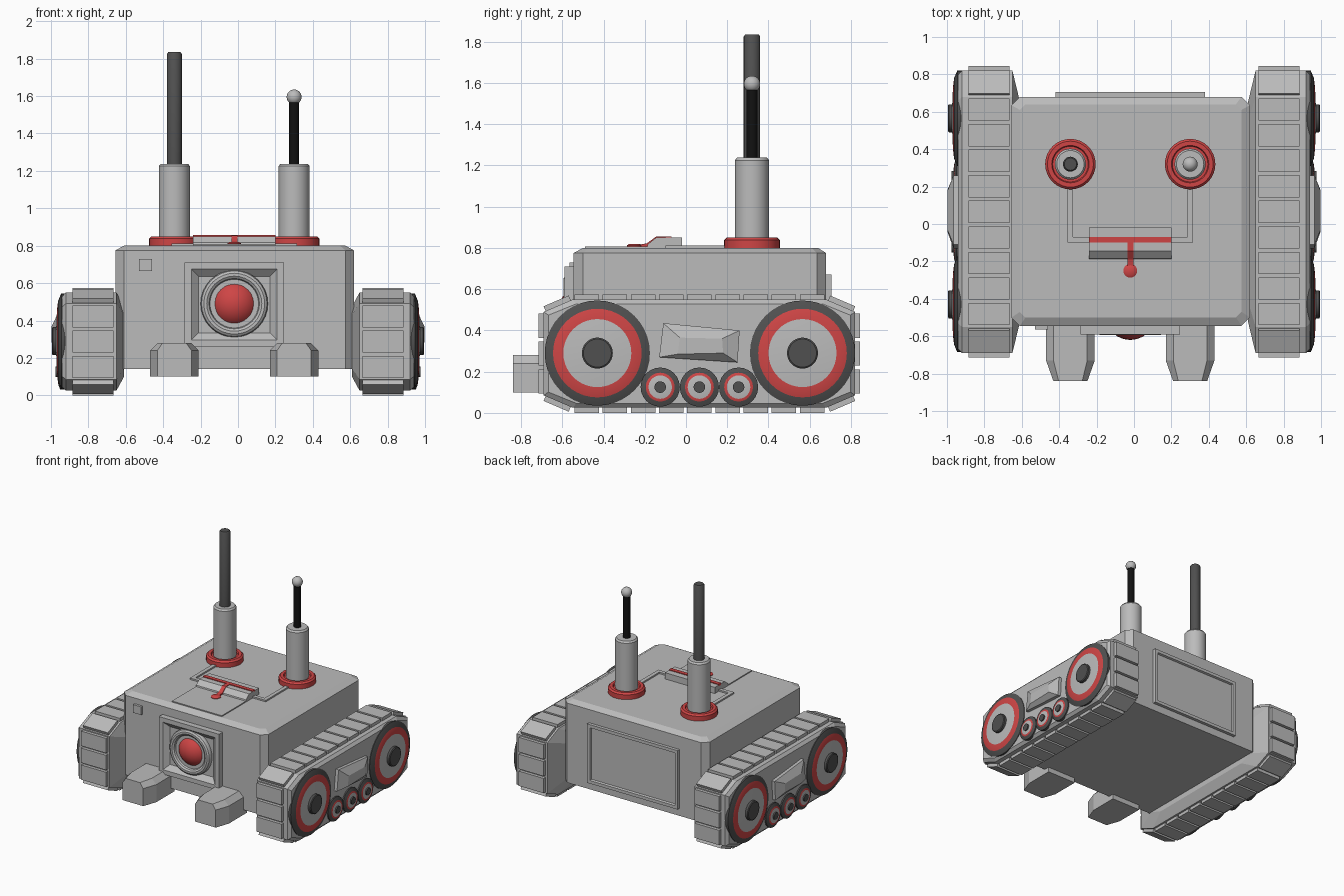
import bpy, bmesh, math
from mathutils import Vector, Matrix

if "Cube" in bpy.data.objects:
    bpy.data.objects.remove(bpy.data.objects["Cube"], do_unlink=True)


def material(name, rgb):
    m = bpy.data.materials.new(name)
    m.use_nodes = True
    m.diffuse_color = (*rgb, 1)
    m.node_tree.nodes["Principled BSDF"].inputs["Base Color"].default_value = (*rgb, 1)
    return m


MATS = [material("grey metal", (0.5, 0.5, 0.5)),
        material("red paint", (0.62, 0.06, 0.06)),
        material("dark rubber", (0.08, 0.08, 0.08)),
        material("black rod", (0.006, 0.006, 0.006))]
GREY, RED, DARK, BLACK = range(4)
MID = -0.02                     # x of the body's centre line


def finish(name, bm, mat=None, smooth=False, mirror=False):
    bmesh.ops.recalc_face_normals(bm, faces=bm.faces)
    if mat is not None:
        for f in bm.faces:
            f.material_index = mat
    me = bpy.data.meshes.new(name)
    bm.to_mesh(me)
    bm.free()
    ob = bpy.data.objects.new(name, me)
    bpy.context.collection.objects.link(ob)
    for m in MATS:
        me.materials.append(m)
    if mirror:
        ob.modifiers.new("Mirror", "MIRROR").use_clip = False
    if smooth:
        bpy.ops.object.select_all(action="DESELECT")
        ob.select_set(True)
        bpy.context.view_layer.objects.active = ob
        bpy.ops.object.shade_smooth_by_angle(angle=math.radians(35))
    return ob


def loft(name, rings, mats=None, **kw):
    """Skin a stack of equal-length rings and cap both ends."""
    bm = bmesh.new()
    mats = mats or [GREY] * len(rings)
    loops = [[bm.verts.new(p) for p in r] for r in rings]
    n = len(loops[0])
    for k in range(len(loops) - 1):
        a, b = loops[k], loops[k + 1]
        for i in range(n):
            j = (i + 1) % n
            bm.faces.new((a[i], a[j], b[j], b[i])).material_index = mats[k + 1]
    bm.faces.new(loops[0]).material_index = mats[0]
    bm.faces.new(loops[-1]).material_index = mats[-1]
    return finish(name, bm, **kw)


def lathe(name, centre, axis, profile, sides=32, **kw):
    """Turn (radius, height, material) points around an axis."""
    rot = Vector((0, 0, 1)).rotation_difference(Vector(axis)).to_matrix()
    turn = [2 * math.pi * i / sides for i in range(sides)]
    rings = [[Vector(centre) + rot @ Vector((r * math.cos(t), r * math.sin(t), h))
              for t in turn] for r, h, _ in profile]
    return loft(name, rings, [p[2] for p in profile], smooth=True, **kw)


def cube(bm, lo, hi):
    lo, hi = Vector(lo), Vector(hi)
    m = Matrix.Translation((lo + hi) / 2) @ Matrix.Diagonal((*(hi - lo), 1))
    bmesh.ops.create_cube(bm, size=1, matrix=m)


def box(name, lo, hi, mat=GREY):
    bm = bmesh.new()
    cube(bm, lo, hi)
    return finish(name, bm, mat)


def recessed_plate(name, lo, hi, side, insets):
    """Plate whose face towards side (+1 or -1 in y) is inset in steps."""
    bm = bmesh.new()
    cube(bm, lo, hi)
    face = max(bm.faces, key=lambda f: side * f.calc_center_median().y)
    for width, depth in insets:
        bmesh.ops.inset_region(bm, faces=[face], thickness=width)
        for v in face.verts:
            v.co.y -= side * depth
    return finish(name, bm, GREY)


def octagon(x0, x1, y0, y1, c, z):
    return [(x, y, z) for x, y in (
        (x0 + c, y0), (x1 - c, y0), (x1, y0 + c), (x1, y1 - c),
        (x1 - c, y1), (x0 + c, y1), (x0, y1 - c), (x0, y0 + c))]


# Hull with chamfered corners and roof edge
loft("body", [octagon(-0.655, 0.62, -0.545, 0.68, 0.045, 0.14),
              octagon(-0.655, 0.62, -0.545, 0.68, 0.045, 0.775),
              octagon(-0.61, 0.575, -0.5, 0.64, 0.03, 0.8)])

# Front lamp: plate, ring, dome; small sensor beside it
recessed_plate("lamp_plate", (-0.285, -0.59, 0.26), (0.245, -0.53, 0.71), -1,
               [(0.05, 0), (0.055, 0.035)])
bm = bmesh.new()
bmesh.ops.create_uvsphere(bm, u_segments=24, v_segments=16, radius=0.135,
                          matrix=Matrix.Translation((MID, -0.485, 0.49)))
finish("lamp_dome", bm, RED, smooth=True)
tube = [2 * math.pi * i / 10 for i in range(11)]
lathe("lamp_ring", (MID, -0.57, 0.49), (0, -1, 0),
      [(0.155 + 0.025 * math.cos(t), 0.025 * math.sin(t), GREY) for t in tube[:6]])
lathe("lamp_seat", (MID, -0.54, 0.49), (0, -1, 0),
      [(0.18, 0, GREY), (0.18, 0.03, GREY)])
box("front_sensor", (-0.53, -0.565, 0.665), (-0.46, -0.53, 0.73))

# Rear access panel
recessed_plate("rear_panel", (-0.42, 0.66, 0.2), (0.38, 0.705, 0.67), 1,
               [(0.035, 0), (0.008, 0.015)])

# Front feet and antennas share the same x positions
for side, cx in (("right", -0.34), ("left", 0.3)):
    rings = []
    for z, w in ((0.1, 0.13), (0.24, 0.13), (0.28, 0.09)):
        rings.append([(cx + s * w * k, y, z) for s, k, y in (
            (-1, 1, -0.5), (-1, 1, -0.73), (-1, 0.7, -0.84),
            (1, 0.7, -0.84), (1, 1, -0.73), (1, 1, -0.5))])
    loft(side + "_foot", rings)
    c = (cx, 0.32, 0)
    lathe(side + "_antenna_base", c, (0, 0, 1),
          [(0.135, 0.79, RED), (0.135, 0.838, RED), (0.123, 0.85, RED),
           (0.1, 0.85, RED), (0.095, 0.84, RED)])
    lathe(side + "_antenna_sleeve", c, (0, 0, 1),
          [(0.083, 0.8, GREY), (0.083, 1.225, GREY), (0.073, 1.238, GREY)])

lathe("right_antenna_rod", (-0.34, 0.32, 0), (0, 0, 1),
      [(0.04, 1.2, DARK), (0.04, 1.825, DARK), (0.033, 1.835, DARK)], 20)
lathe("left_antenna_rod", (0.3, 0.32, 0), (0, 0, 1),
      [(0.027, 1.2, BLACK), (0.027, 1.57, BLACK)], 16)
bm = bmesh.new()
bmesh.ops.create_uvsphere(bm, u_segments=20, v_segments=12, radius=0.04,
                          matrix=Matrix.Translation((0.3, 0.32, 1.595)))
finish("left_antenna_ball", bm, GREY, smooth=True)

# Roof console with lever and cable ducts
box("console_plate", (-0.24, -0.49, 0.79), (0.2, -0.1, 0.808))
section = [(-0.19, 0.8), (-0.185, 0.818), (-0.145, 0.85), (-0.02, 0.85), (-0.02, 0.8)]
loft("console_block", [[(x, y, z) for y, z in section] for x in (-0.24, 0.2)])
box("lever_bar", (-0.24, -0.1, 0.84), (0.2, -0.07, 0.856), RED)
stem = [(-0.25, 0.812), (-0.19, 0.822), (-0.145, 0.855), (-0.09, 0.855),
        (-0.09, 0.84), (-0.14, 0.84), (-0.19, 0.805), (-0.25, 0.805)]
loft("lever_stem", [[(MID + s * 0.016, y, z) for y, z in stem] for s in (-1, 1)],
     [RED, RED])
lathe("lever_knob", (MID, -0.25, 0), (0, 0, 1),
      [(0.037, 0.8, RED), (0.037, 0.812, RED), (0.025, 0.82, RED)], 20)
for side, s in (("right", -1), ("left", 1)):
    inner, outer = MID + s * 0.2, MID + s * 0.335
    duct = sorted((outer - s * 0.03, outer))
    box(side + "_duct_long", (duct[0], -0.1, 0.79), (duct[1], 0.22, 0.812))
    reach = sorted((inner, outer))
    box(side + "_duct_short", (reach[0], -0.1, 0.79), (reach[1], -0.07, 0.812))

# Track pods: bevelled hull and tread pads around its outline
outline = [(-0.55, 0.025), (0.68, 0.025), (0.82, 0.085), (0.82, 0.49),
           (0.68, 0.55), (-0.55, 0.55), (-0.69, 0.49), (-0.69, 0.085)]


def pod_ring(x, ky, kz):
    return [(x, 0.065 + (y - 0.065) * ky, 0.2875 + (z - 0.2875) * kz)
            for y, z in outline]


loft("track_hull", [pod_ring(0.61, 0.78, 0.72), pod_ring(0.65, 1, 1),
                    pod_ring(0.92, 1, 1), pod_ring(0.94, 0.97, 0.92)], mirror=True)
bm = bmesh.new()
for i, count in enumerate((9, 1, 3, 1, 9, 1, 3, 1)):
    a, b = Vector(outline[i]), Vector(outline[(i + 1) % 8])
    d = (b - a) / count
    angle = math.atan2(d.y, d.x)
    for k in range(count):
        p = a + d * (k + 0.5)
        bmesh.ops.create_cube(bm, size=1, matrix=(
            Matrix.Translation((0.775, p.x, p.y)) @ Matrix.Rotation(angle, 4, "X")
            @ Matrix.Diagonal((0.22, d.length * 0.87, 0.05, 1))))
finish("tread_pads", bm, GREY, mirror=True)

# Wheels: rubber, red band, grey disc and dark hub
for name, y in (("front_wheel", -0.43), ("rear_wheel", 0.565)):
    lathe(name, (0, y, 0.29), (1, 0, 0),
          [(0.255, 0.9, DARK), (0.255, 0.945, DARK), (0.215, 0.962, DARK),
           (0.165, 0.968, RED), (0.075, 0.972, GREY), (0.075, 0.99, DARK),
           (0.068, 0.995, DARK)], 40, mirror=True)
for i in range(3):
    lathe("road_wheel_%d" % (i + 1), (0, -0.125 + 0.19 * i, 0.125), (1, 0, 0),
          [(0.095, 0.9, DARK), (0.095, 0.95, DARK), (0.07, 0.96, DARK),
           (0.057, 0.963, RED), (0.028, 0.965, GREY), (0.028, 0.975, DARK)],
          24, mirror=True)

# Faceted side panel between the wheels
outer = [(-0.11, 0.435), (0.26, 0.4), (0.25, 0.245), (-0.13, 0.27)]
inner = [(-0.03, 0.365), (0.175, 0.36), (0.18, 0.29), (-0.04, 0.285)]
loft("side_panel", [[(x, y, z) for y, z in pts] for x, pts in (
    (0.92, outer), (0.965, outer), (0.998, inner))], mirror=True)
